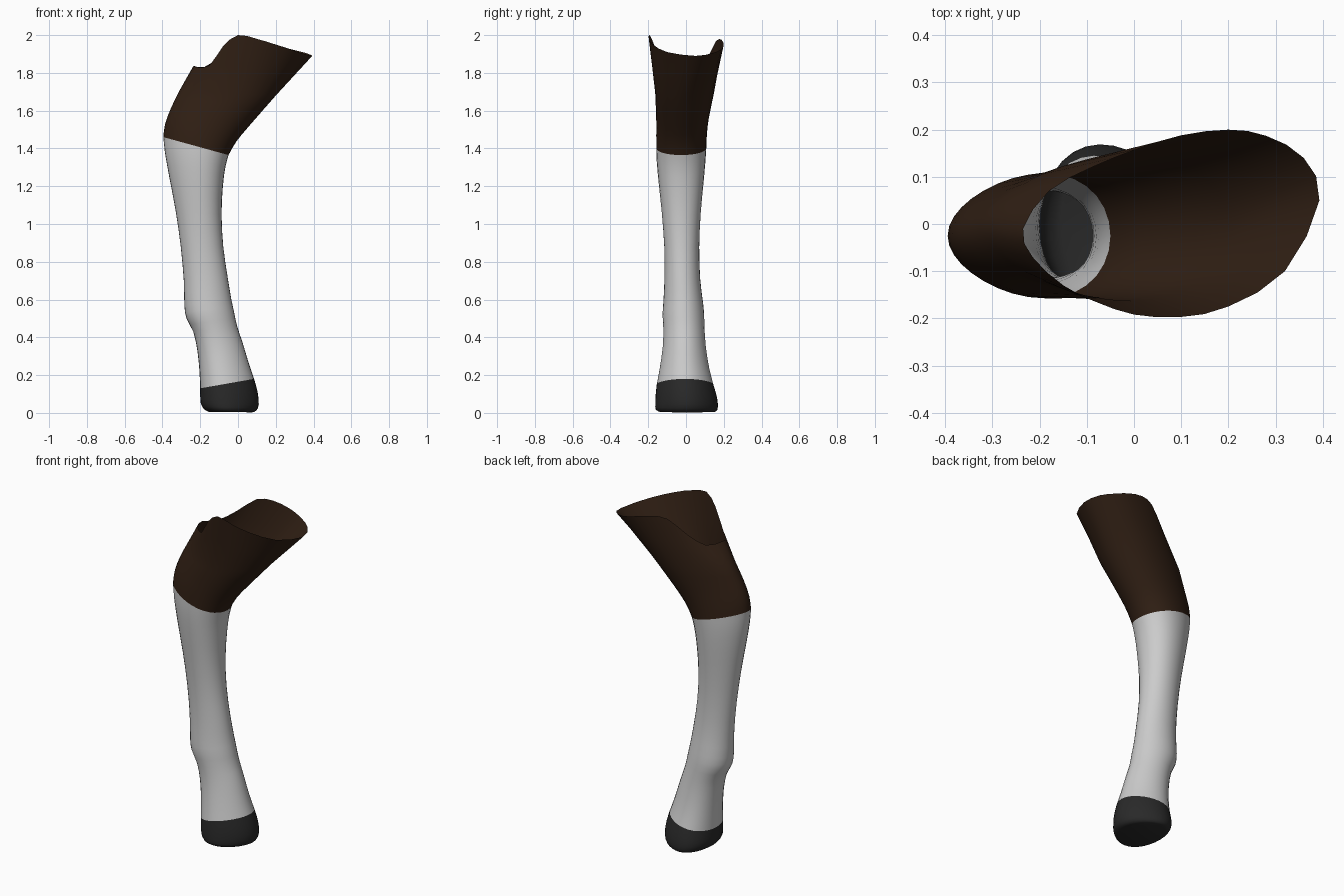
import bpy, bmesh, math
from mathutils import Vector

N = 32  # sides around the leg


def spline(rows, steps, closed=False):
    """Densify a row of equally sized tuples with a Catmull-Rom curve."""
    n, out = len(rows), []
    pick = (lambda i: rows[i % n]) if closed else (lambda i: rows[max(0, min(n - 1, i))])
    for i in range(n if closed else n - 1):
        for s in range(steps):
            u = s / steps
            out.append(tuple(
                0.5 * (2 * b + (c - a) * u + (2 * a - 5 * b + 4 * c - d) * u * u
                       + (3 * b - a - 3 * c + d) * u ** 3)
                for a, b, c, d in zip(pick(i - 1), pick(i), pick(i + 1), pick(i + 2))))
    return out if closed else out + [rows[-1]]


def ring(xl, zl, xr, zr, y0, y1):
    """Tilted egg-shaped section between a left point and a right point."""
    k = -0.2 + 0.4 * min(1, zl / 1.46)   # blunt side turns from outer to inner
    pts = []
    for i in range(N):
        t = math.tau * i / N
        u = (1 + math.cos(t)) / 2
        y = (y0 + y1) / 2 + (y1 - y0) / 2 * math.sin(t) * (1 + k * math.cos(t))
        pts.append(Vector((xl + (xr - xl) * u, y, zl + (zr - zl) * u)))
    return pts


def loft(name, rings, color, cap=False):
    bm = bmesh.new()
    vs = [[bm.verts.new(p) for p in r] for r in rings]
    for a, b in zip(vs, vs[1:]):
        for i in range(N):
            j = (i + 1) % N
            bm.faces.new((a[i], a[j], b[j], b[i]))
    if cap:
        bm.faces.new(vs[0][::-1])
    for f in bm.faces:
        f.smooth = True
    me = bpy.data.meshes.new(name)
    bm.to_mesh(me)
    bm.free()
    ob = bpy.data.objects.new(name, me)
    bpy.context.collection.objects.link(ob)
    mat = bpy.data.materials.new(name + "_colour")
    mat.diffuse_color = (*color, 1)
    me.materials.append(mat)
    return ob


# Section rows: left x, left z, right x, right z, front y, back y
hoof_top = (-0.20, 0.13, 0.085, 0.18, -0.153, 0.143)
knee = (-0.395, 1.46, -0.05, 1.365, -0.155, 0.105)

# Hoof, closed underneath with a rounded lower edge
hoof = [
    (-0.155, 0.006, 0.075, 0.003, -0.135, 0.15),
    (-0.18, 0.02, 0.097, 0.012, -0.157, 0.163),
    (-0.197, 0.05, 0.11, 0.045, -0.16, 0.166),
    (-0.20, 0.09, 0.104, 0.11, -0.158, 0.158),
    hoof_top,
]
loft("hoof", [ring(*r) for r in spline(hoof, 2)], (0.022, 0.022, 0.022), cap=True)

# Pale lower leg with the fetlock bump
shin = [
    hoof_top,
    (-0.204, 0.22, 0.058, 0.26, -0.138, 0.122),
    (-0.215, 0.33, 0.025, 0.37, -0.123, 0.105),
    (-0.237, 0.43, -0.005, 0.46, -0.12, 0.098),
    (-0.273, 0.50, -0.022, 0.54, -0.124, 0.096),
    (-0.284, 0.57, -0.035, 0.60, -0.12, 0.09),
    (-0.287, 0.70, -0.055, 0.72, -0.114, 0.075),
    (-0.303, 0.88, -0.078, 0.88, -0.115, 0.07),
    (-0.33, 1.07, -0.087, 1.05, -0.128, 0.078),
    (-0.364, 1.25, -0.08, 1.20, -0.144, 0.092),
    (-0.387, 1.38, -0.067, 1.30, -0.153, 0.101),
    knee,
]
loft("lower_leg", [ring(*r) for r in spline(shin, 2)], (0.6, 0.6, 0.6))

# Dark upper leg, flaring to an open wavy rim
thigh = [
    knee,
    (-0.386, 1.53, -0.01, 1.435, -0.155, 0.108),
    (-0.352, 1.62, 0.06, 1.52, -0.155, 0.118),
    (-0.308, 1.71, 0.20, 1.68, -0.16, 0.145),
]
rim = [
    (0.393, 0.05, 1.89), (0.36, 0.14, 1.905), (0.28, 0.187, 1.925), (0.2, 0.2, 1.95),
    (0.1, 0.188, 1.975), (0.01, 0.16, 1.97), (-0.09, 0.12, 1.89), (-0.18, 0.07, 1.83),
    (-0.235, -0.01, 1.838), (-0.215, -0.07, 1.83), (-0.15, -0.13, 1.84), (-0.08, -0.165, 1.94),
    (0.0, -0.192, 2.0), (0.1, -0.197, 1.98), (0.2, -0.175, 1.95), (0.32, -0.1, 1.91),
]
rings = [ring(*r) for r in spline(thigh, 2)]
top = [Vector(p) for p in spline(rim, 2, closed=True)]
rings += [[a.lerp(b, 0.5) for a, b in zip(rings[-1], top)], top]
loft("upper_leg", rings, (0.03, 0.014, 0.007))
